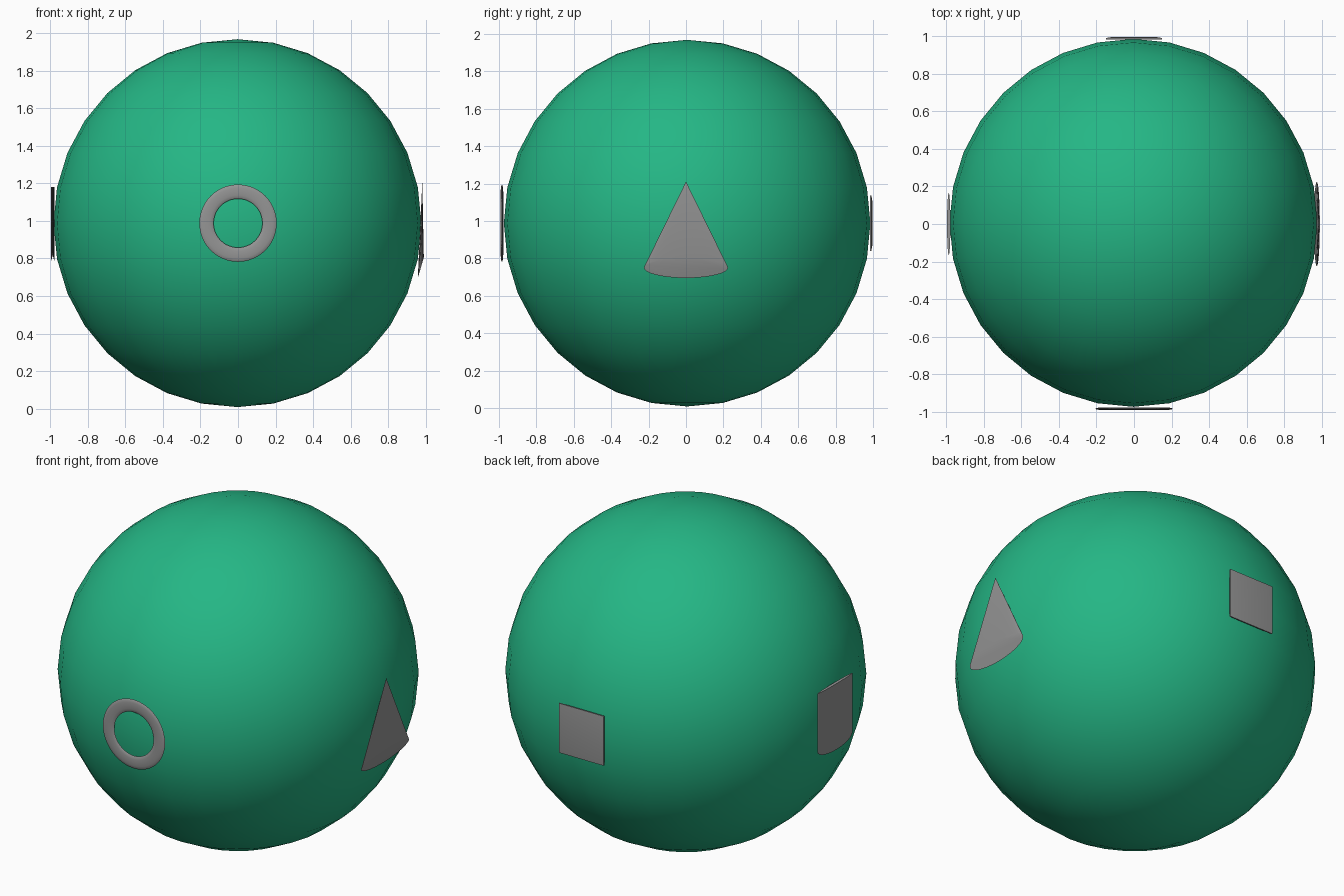
import bpy, bmesh, math

if "Cube" in bpy.data.objects:
    bpy.data.objects.remove(bpy.data.objects["Cube"])


def material(name, rgb):
    m = bpy.data.materials.new(name)
    m.diffuse_color = (*rgb, 1)
    m.use_nodes = True
    m.node_tree.nodes["Principled BSDF"].inputs["Base Color"].default_value = m.diffuse_color
    return m


GREEN = material("green", (0.018, 0.47, 0.235))
GREY = material("grey", (0.30, 0.30, 0.30))
CX, CY, CZ, R = -0.003, 0.006, 0.988, 0.98


def finish(name, bm, mat, smooth=True):
    bmesh.ops.recalc_face_normals(bm, faces=bm.faces)
    me = bpy.data.meshes.new(name)
    bm.to_mesh(me)
    bm.free()
    me.materials.append(mat)
    ob = bpy.data.objects.new(name, me)
    bpy.context.collection.objects.link(ob)
    if smooth:
        bpy.ops.object.select_all(action='DESELECT')
        ob.select_set(True)
        bpy.context.view_layer.objects.active = ob
        bpy.ops.object.shade_smooth_by_angle(angle=math.radians(35))


def loft(name, rings, closed=False):
    """Skin a series of equal vertex rings; cap the ends unless closed."""
    bm = bmesh.new()
    vs = [[bm.verts.new(p) for p in r] for r in rings]
    n = len(vs[0])
    pairs = list(zip(vs, vs[1:])) + ([(vs[-1], vs[0])] if closed else [])
    for a, b in pairs:
        for i in range(n):
            j = (i + 1) % n
            bm.faces.new((a[i], a[j], b[j], b[i]))
    if not closed:
        bm.faces.new(vs[0])
        bm.faces.new(vs[-1])
    finish(name, bm, GREY)


def circle(n):
    return [(math.cos(2 * math.pi * i / n), math.sin(2 * math.pi * i / n)) for i in range(n)]


# Ball body
bm = bmesh.new()
bmesh.ops.create_uvsphere(bm, u_segments=32, v_segments=16, radius=R)
bmesh.ops.translate(bm, verts=bm.verts, vec=(CX, CY, CZ))
finish("ball", bm, GREEN)

# Front: flattened ring
loft("front_ring", [[((0.168 + 0.038 * c) * u, -0.984 + 0.007 * s, CZ + (0.168 + 0.038 * c) * v)
                     for u, v in circle(48)] for c, s in circle(12)], closed=True)

# Right: flattened cone with a tilted base
bm = bmesh.new()
apex = bm.verts.new((0.982, 0, 1.21))
base = [bm.verts.new((0.974 + 0.016 * s, 0.225 * c, 0.75 + 0.055 * s)) for c, s in circle(32)]
for i in range(32):
    bm.faces.new((base[i], base[(i + 1) % 32], apex))
bm.faces.new(base)
finish("right_cone", bm, GREY)

# Left: flattened cylinder, lower end bulging down
loft("left_cylinder", [[(-0.987 + 0.009 * s, 0.165 * c, z - k * abs(s)) for c, s in circle(32)]
                       for z, k in ((0.83, 0.045), (1.18, 0.0))])

# Back: flattened cube with sloped borders
loft("back_cube", [[(x * h, y, CZ + z * h) for x, z in ((-1, -1), (1, -1), (1, 1), (-1, 1))]
                   for y, h in ((0.984, 0.148), (0.991, 0.148), (0.996, 0.12))])
